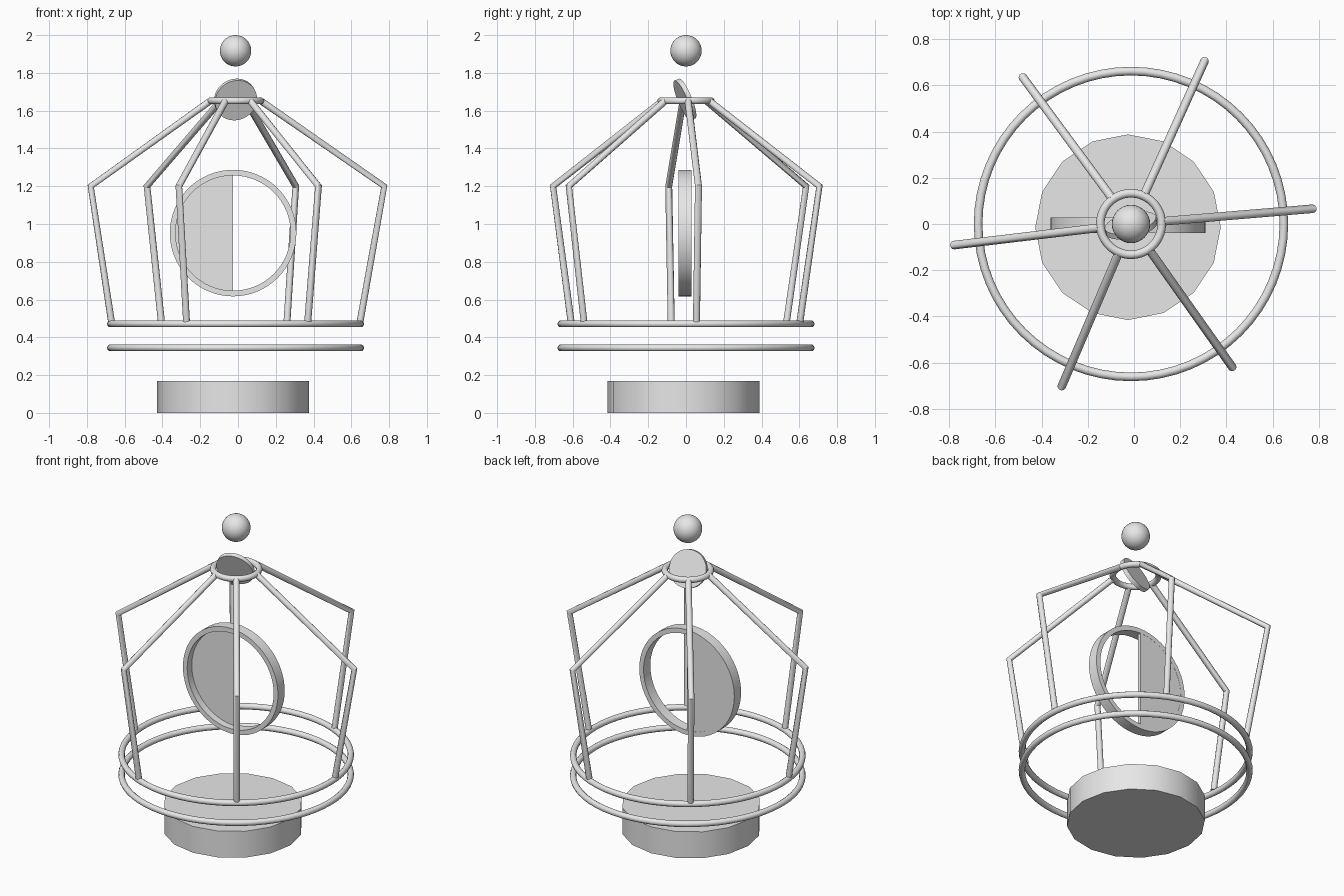
import bpy, bmesh, math
from mathutils import Vector

if "Cube" in bpy.data.objects:
    bpy.data.objects.remove(bpy.data.objects["Cube"])

CX, CY = -0.013, 0.0      # axis of the cage
TUBE = 0.0185             # bar and hoop thickness (radius)

metal = bpy.data.materials.new("pale_grey_metal")
metal.diffuse_color = (0.8, 0.8, 0.8, 1)
metal.use_nodes = True
metal.node_tree.nodes["Principled BSDF"].inputs["Base Color"].default_value = metal.diffuse_color


def finish(obj, name, angle=35):
    obj.name = name
    obj.data.materials.append(metal)
    bpy.ops.object.select_all(action='DESELECT')
    obj.select_set(True)
    bpy.context.view_layer.objects.active = obj
    bpy.ops.object.shade_smooth_by_angle(angle=math.radians(angle))
    return obj


def hoop(name, radius, z):
    bpy.ops.mesh.primitive_torus_add(major_radius=radius, minor_radius=TUBE,
                                     major_segments=64, minor_segments=10,
                                     location=(CX, CY, z))
    finish(bpy.context.object, name, 60)


def bar(name, points):
    curve = bpy.data.curves.new(name, 'CURVE')
    curve.dimensions = '3D'
    curve.bevel_depth = TUBE
    curve.bevel_resolution = 3
    curve.use_fill_caps = True
    spline = curve.splines.new('POLY')
    spline.points.add(len(points) - 1)
    for p, co in zip(spline.points, points):
        p.co = (*co, 1)
    obj = bpy.data.objects.new(name, curve)
    bpy.context.collection.objects.link(obj)
    bpy.ops.object.select_all(action='DESELECT')
    obj.select_set(True)
    bpy.context.view_layer.objects.active = obj
    bpy.ops.object.convert(target='MESH')
    finish(bpy.context.object, name, 50)


def prism(name, outline, y0, y1, loc):
    """Extrude an x/z outline along y."""
    bm = bmesh.new()
    face = bm.faces.new([bm.verts.new((x, y0, z)) for x, z in outline])
    ext = bmesh.ops.extrude_face_region(bm, geom=[face])
    moved = [g for g in ext['geom'] if isinstance(g, bmesh.types.BMVert)]
    bmesh.ops.translate(bm, verts=moved, vec=(0, y1 - y0, 0))
    bmesh.ops.recalc_face_normals(bm, faces=bm.faces)
    mesh = bpy.data.meshes.new(name)
    bm.to_mesh(mesh)
    bm.free()
    obj = bpy.data.objects.new(name, mesh)
    obj.location = loc
    bpy.context.collection.objects.link(obj)
    return finish(obj, name)


def band(name, outer, inner, y0, y1, loc, n=64):
    """Flat ring with a rectangular section, its axis along y."""
    bm = bmesh.new()
    section = [(outer, y0), (outer, y1), (inner, y1), (inner, y0)]
    loops = []
    for i in range(n):
        a = math.tau * i / n
        loops.append([bm.verts.new((r * math.cos(a), y, r * math.sin(a))) for r, y in section])
    for i in range(n):
        p, q = loops[i], loops[(i + 1) % n]
        for k in range(4):
            bm.faces.new((p[k], p[(k + 1) % 4], q[(k + 1) % 4], q[k]))
    bmesh.ops.recalc_face_normals(bm, faces=bm.faces)
    mesh = bpy.data.meshes.new(name)
    bm.to_mesh(mesh)
    bm.free()
    obj = bpy.data.objects.new(name, mesh)
    obj.location = loc
    bpy.context.collection.objects.link(obj)
    finish(obj, name)


# Sixteen-sided base
bpy.ops.mesh.primitive_cylinder_add(vertices=16, radius=0.402, depth=0.168,
                                    location=(-0.026, -0.014, 0.084))
finish(bpy.context.object, "base")

# Horizontal hoops
hoop("lower_hoop", 0.662, 0.344)
hoop("upper_hoop", 0.662, 0.471)
hoop("crown_hoop", 0.133, 1.652)

# Six bent cage bars: angle and elbow radius
elbows = [(4.8, 0.79), (65.7, 0.775), (126.4, 0.79),
          (186.8, 0.772), (246.9, 0.765), (305.3, 0.76)]
for i, (deg, elbow) in enumerate(elbows):
    a = math.radians(deg)
    profile = [(0.662, 0.485), (elbow, 1.2), (0.137, 1.65)]
    bar(f"cage_bar_{i + 1}", [(CX + r * math.cos(a), CY + r * math.sin(a), z)
                              for r, z in profile])

# Hanging ring with a half disc closing its left side at the back
centre = (-0.026, -0.005, 0.952)
band("hanging_ring", 0.335, 0.305, -0.034, 0.034, centre)
half = [(0.32 * math.cos(a), 0.32 * math.sin(a))
        for a in (math.pi / 2 + math.pi * i / 32 for i in range(33))]
prism("half_disc", half, 0.012, 0.033, centre)

# Tilted disc in the crown
bpy.ops.mesh.primitive_cylinder_add(vertices=32, radius=0.114, depth=0.026,
                                    location=(CX, -0.006, 1.659))
disc = bpy.context.object
disc.rotation_euler = Vector((0.22, -0.9, -0.37)).to_track_quat('Z', 'Y').to_euler()
finish(disc, "tilted_disc")

# Floating ball on top
bpy.ops.mesh.primitive_uv_sphere_add(segments=32, ring_count=16, radius=0.083,
                                     location=(CX, 0, 1.917))
finish(bpy.context.object, "top_ball", 60)
